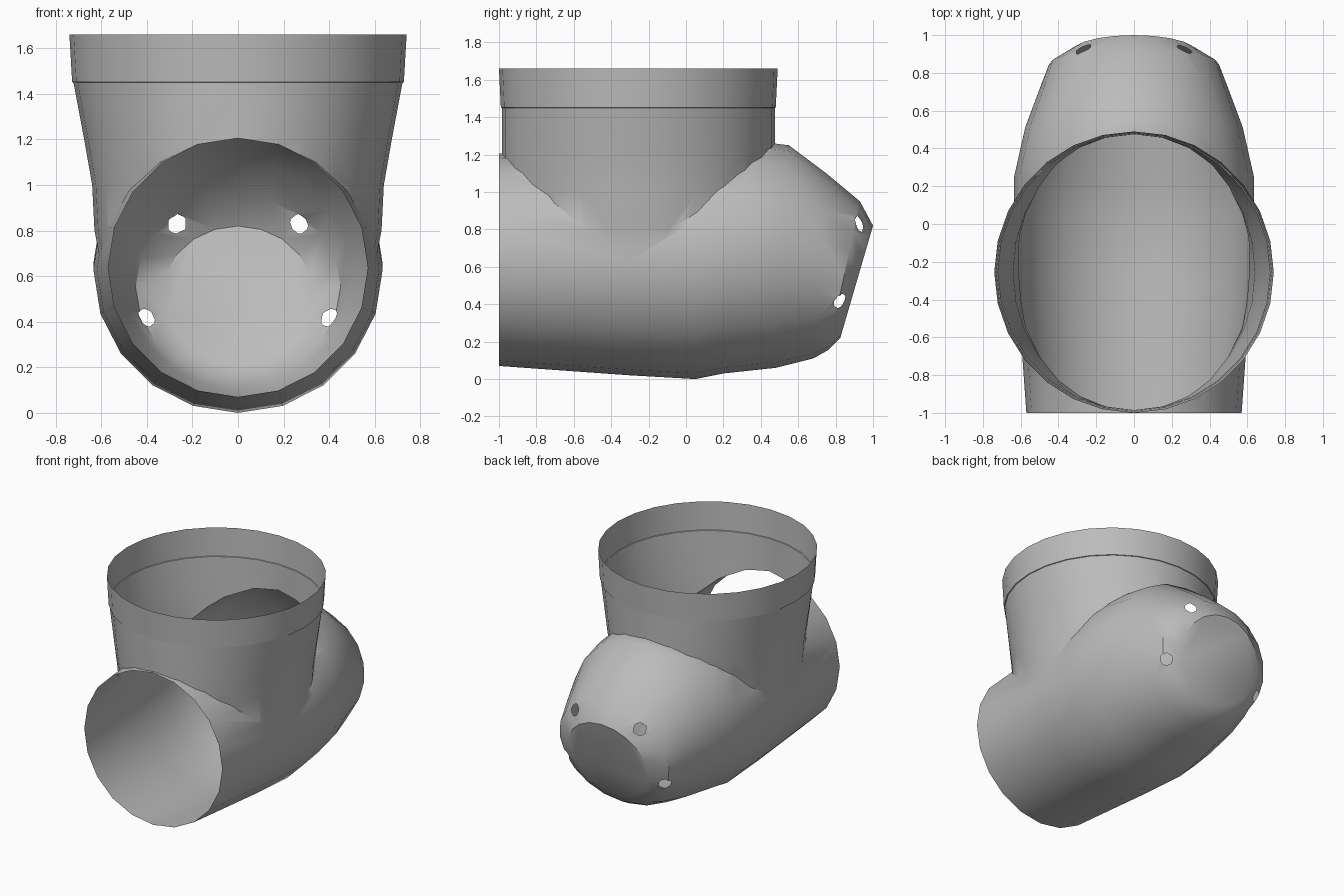
import bpy, bmesh, math
from mathutils import Vector

cube = bpy.data.objects.get("Cube")
if cube:
    bpy.data.objects.remove(cube, do_unlink=True)

grey = bpy.data.materials.new("plain grey")
grey.use_nodes = True
grey.diffuse_color = (0.5, 0.5, 0.5, 1)
grey.node_tree.nodes["Principled BSDF"].inputs["Base Color"].default_value = (0.5, 0.5, 0.5, 1)


def make_object(name, bm):
    bmesh.ops.recalc_face_normals(bm, faces=bm.faces)
    mesh = bpy.data.meshes.new(name)
    bm.to_mesh(mesh)
    bm.free()
    obj = bpy.data.objects.new(name, mesh)
    bpy.context.collection.objects.link(obj)
    mesh.materials.append(grey)
    return obj


def loft(name, rings, sides):
    """Closed solid through elliptical rings given as (start, end, half width)."""
    bm = bmesh.new()
    loops = []
    for a, b, width in rings:
        a, b = Vector((0, *a)), Vector((0, *b))
        mid, axis = (a + b) / 2, (a - b) / 2
        angles = [2 * math.pi * i / sides for i in range(sides)]
        loops.append([bm.verts.new(mid + axis * math.cos(t) + Vector((width * math.sin(t), 0, 0)))
                      for t in angles])
    for p, q in zip(loops, loops[1:]):
        for i in range(sides):
            j = (i + 1) % sides
            bm.faces.new((p[i], p[j], q[j], q[i]))
    bm.faces.new(loops[0])
    bm.faces.new(loops[-1])
    return make_object(name, bm)


def combine(target, other, operation):
    mod = target.modifiers.new("join", 'BOOLEAN')
    mod.operation, mod.solver, mod.object = operation, 'EXACT', other
    bpy.context.view_layer.objects.active = target
    bpy.ops.object.modifier_apply(modifier=mod.name)
    bpy.data.objects.remove(other, do_unlink=True)


# Horizontal pipe: top point, bottom point (y, z) and half width of each ring
body = loft("pipe_body", [
    ((-1.0, 1.205), (-1.0, 0.07), 0.57),
    ((-0.3, 1.24), (-0.3, 0.02), 0.62),
    ((0.0, 1.26), (0.05, 0.0), 0.635),
    ((0.3, 1.28), (0.2, 0.03), 0.635),
    ((0.55, 1.25), (0.48, 0.06), 0.575),
    ((0.75, 1.10), (0.68, 0.11), 0.50),
    ((0.93, 0.95), (0.76, 0.155), 0.45),
    ((1.0, 0.82), (0.825, 0.22), 0.33),
], 20)

# Upright neck and rim: height, front y, back y, half width
neck_rings = [
    (0.65, -0.94, 0.44, 0.60),
    (0.80, -0.96, 0.46, 0.63),
    (1.00, -0.98, 0.47, 0.64),
    (1.20, -0.985, 0.475, 0.675),
    (1.45, -0.985, 0.475, 0.722),
    (1.452, -0.99, 0.48, 0.728),
    (1.66, -1.0, 0.49, 0.74),
]
neck = loft("neck", [((f, z), (b, z), w) for z, f, b, w in neck_rings], 28)
combine(body, neck, 'UNION')

# Four small bolt holes around the closed end
radius = 0.05
holes = [Vector((side * x, y, z)) for side in (-1, 1)
         for x, y, z in ((0.27, 0.93, 0.83), (0.40, 0.82, 0.42))]
centres = []
for target in holes:
    hit, point, normal, face = body.data and body.closest_point_on_mesh(target)
    bm = bmesh.new()
    bmesh.ops.create_icosphere(bm, subdivisions=1, radius=radius)
    bmesh.ops.translate(bm, verts=bm.verts, vec=point)
    centres.append(point.copy())
    combine(body, make_object("hole_cutter", bm), 'DIFFERENCE')

# Open the front mouth, the top rim and the holes to leave a thin shell
bm = bmesh.new()
bm.from_mesh(body.data)
bm.normal_update()
drop = []
for f in bm.faces:
    c = f.calc_center_median()
    mouth = f.normal.y < -0.99 and c.y < -0.99 and c.z < 1.0
    rim = f.normal.z > 0.9 and c.z > 1.65
    pocket = any(all((v.co - p).length < radius * 1.02 for v in f.verts) for p in centres)
    if mouth or rim or pocket:
        drop.append(f)
bmesh.ops.delete(bm, geom=drop, context='FACES')
bm.to_mesh(body.data)
bm.free()

# Smooth shading with sharp edges kept
bpy.ops.object.select_all(action='DESELECT')
body.select_set(True)
bpy.context.view_layer.objects.active = body
bpy.ops.object.shade_smooth_by_angle(angle=math.radians(35))
